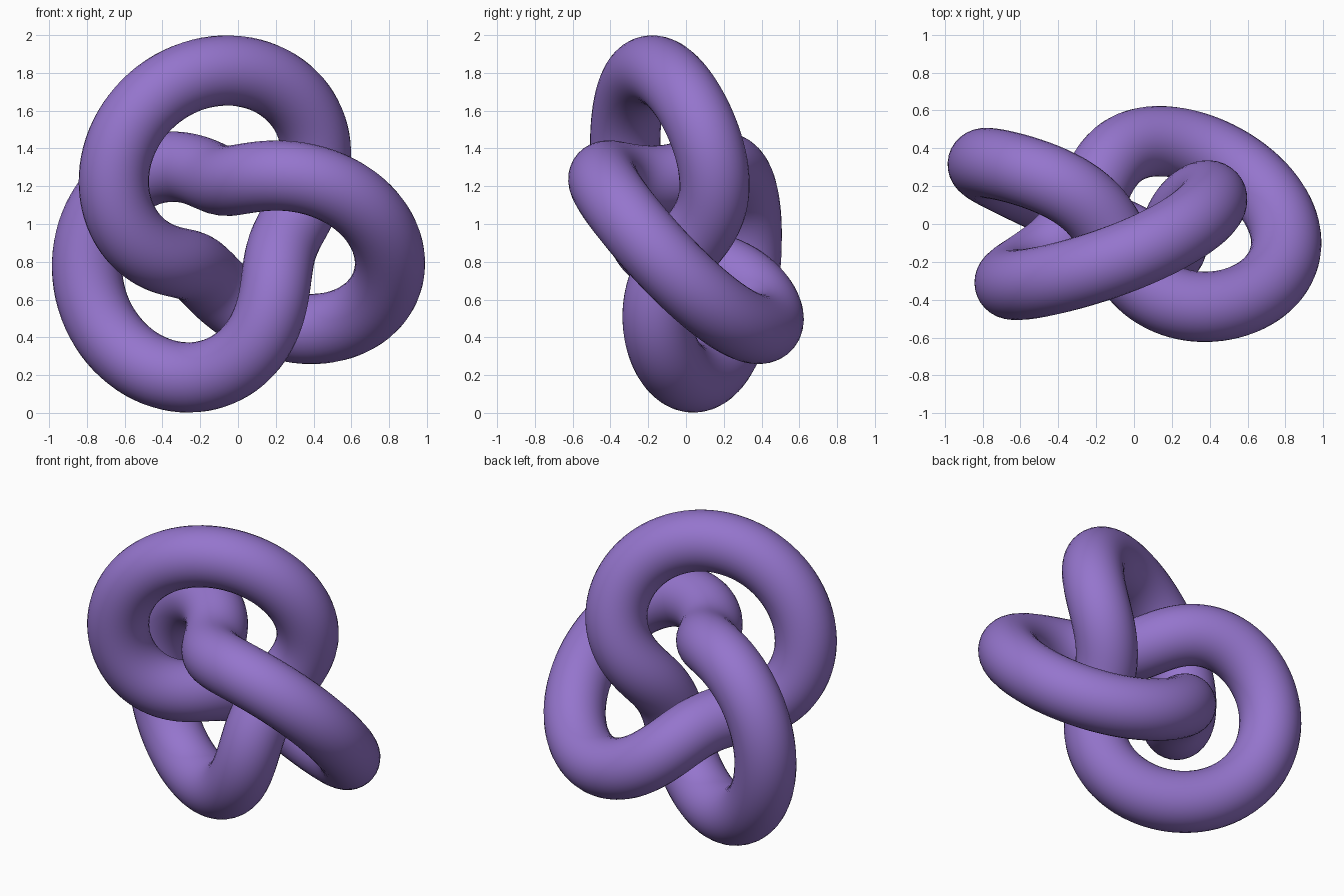
import bpy
from math import sin, cos, tau, radians
from mathutils import Vector

cube = bpy.data.objects.get("Cube")
if cube:
    bpy.data.objects.remove(cube, do_unlink=True)

# Single colour
purple = bpy.data.materials.new("soft purple")
purple.use_nodes = True
colour = (0.30, 0.178, 0.61, 1)
purple.diffuse_color = colour
purple.node_tree.nodes["Principled BSDF"].inputs["Base Color"].default_value = colour

# Knot proportions and its tilted frame
RING, SWING, TUBE, STEPS = 0.584, 0.292, 0.186, 288
centre = Vector((-0.044, 0, 0.964))
roll, tilt = radians(18), radians(18.5)
depth = Vector((0, 1, 0))
along = Vector((cos(roll), 0, -sin(roll)))
across = Vector((sin(roll), 0, cos(roll)))
side = across * cos(tilt) - depth * sin(tilt)
normal = across * sin(tilt) + depth * cos(tilt)


def knot_point(s):
    """Centre line that goes twice around a ring while winding three times."""
    r = RING + SWING * cos(3 * s)
    return (centre + along * (r * cos(2 * s)) + side * (r * sin(2 * s))
            - normal * (SWING * sin(3 * s)))


# Closed path with a round bevel
curve = bpy.data.curves.new("knot_tube", "CURVE")
curve.dimensions = "3D"
curve.bevel_depth = TUBE
curve.bevel_resolution = 14
path = curve.splines.new("POLY")
path.points.add(STEPS - 1)
for i, point in enumerate(path.points):
    point.co = (*knot_point(tau * i / STEPS), 1)
path.use_cyclic_u = True
curve.materials.append(purple)

knot = bpy.data.objects.new("knot_tube", curve)
bpy.context.collection.objects.link(knot)

# Turn the path into a smooth mesh
bpy.ops.object.select_all(action="DESELECT")
knot.select_set(True)
bpy.context.view_layer.objects.active = knot
bpy.ops.object.convert(target="MESH")
bpy.ops.object.shade_smooth()
